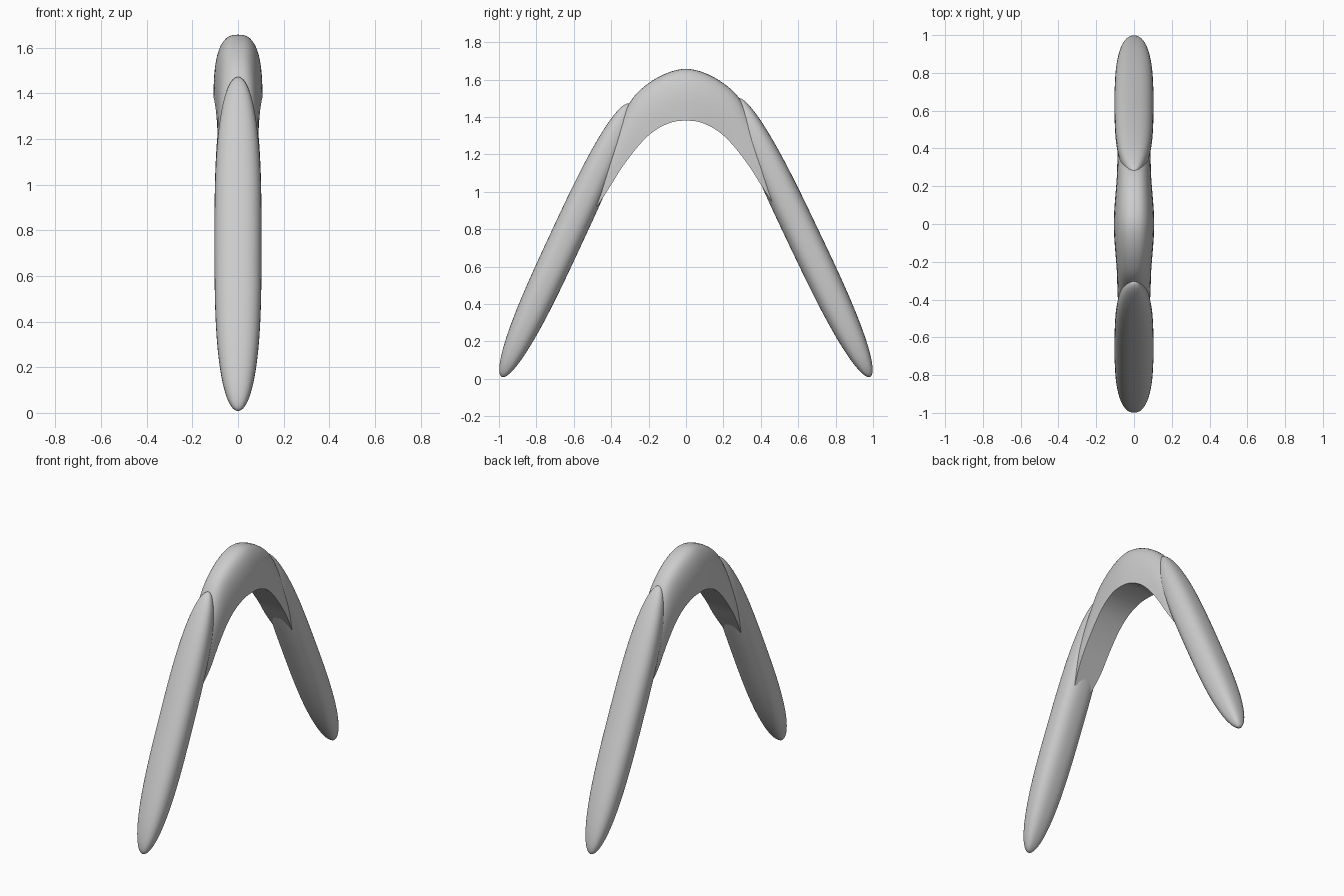
import bpy, bmesh, math
from mathutils import Vector

if "Cube" in bpy.data.objects:
    bpy.data.objects.remove(bpy.data.objects["Cube"])


def power(v, e):
    return math.copysign(abs(v) ** e, v)


def loft(name, rings):
    # skin a closed tube through equally sized rings
    bm = bmesh.new()
    rows = [[bm.verts.new(p) for p in ring] for ring in rings]
    n = len(rows[0])
    for a, b in zip(rows, rows[1:]):
        for i in range(n):
            j = (i + 1) % n
            bm.faces.new((a[i], a[j], b[j], b[i]))
    bm.faces.new(rows[0])
    bm.faces.new(rows[-1])
    bmesh.ops.recalc_face_normals(bm, faces=bm.faces[:])
    mesh = bpy.data.meshes.new(name)
    bm.to_mesh(mesh)
    bm.free()
    obj = bpy.data.objects.new(name, mesh)
    bpy.context.collection.objects.link(obj)
    bpy.ops.object.select_all(action='DESELECT')
    obj.select_set(True)
    bpy.context.view_layer.objects.active = obj
    bpy.ops.object.shade_smooth_by_angle(angle=math.radians(40))
    return obj


def arm(name, foot, tip, half_width=0.103, half_depth=0.088):
    # flattened, round-ended limb between two points in the yz plane
    foot, tip = Vector((0, *foot)), Vector((0, *tip))
    axis = (tip - foot).normalized()
    side = axis.cross(Vector((1, 0, 0)))
    rings = []
    for k in range(49):
        u = -math.cos(math.pi * k / 48)
        s = max(1 - abs(u) ** 3, 0.0003) ** 0.5
        c = foot.lerp(tip, (u + 1) / 2)
        ring = []
        for i in range(40):
            t = 2 * math.pi * i / 40
            x = half_width * s * power(math.cos(t), 0.8)
            d = half_depth * s * power(math.sin(t), 0.8)
            ring.append(c + side * d + Vector((x, 0, 0)))
        rings.append(ring)
    return loft(name, rings)


def spline(pts, steps):
    # Catmull-Rom interpolation through the stations
    pts = [Vector(p) for p in pts]
    ext = [2 * pts[0] - pts[1]] + pts + [2 * pts[-1] - pts[-2]]
    out = []
    for a, b, c, d in zip(ext, ext[1:], ext[2:], ext[3:]):
        for k in range(steps):
            t = k / steps
            out.append(0.5 * (2 * b + (c - a) * t + (2 * a - 5 * b + 4 * c - d) * t ** 2
                              + (3 * b - a - 3 * c + d) * t ** 3))
    return out + [pts[-1]]


# Arms
arm("back_arm", (0.985, 0.01), (0.275, 1.50))
arm("front_arm", (-0.985, 0.01), (-0.305, 1.47))

# Bend: D-shaped section, flat on the inside
# stations: outer y, outer z, inner y, inner z, half width
half = [(0.10, 1.635, 0.08, 1.37, 0.104), (0.20, 1.58, 0.17, 1.325, 0.097),
        (0.285, 1.50, 0.25, 1.25, 0.091), (0.365, 1.36, 0.335, 1.14, 0.088),
        (0.44, 1.23, 0.405, 1.03, 0.084), (0.52, 1.07, 0.475, 0.92, 0.065)]
mirrored = [(-a, b, -c, d, w) for a, b, c, d, w in reversed(half)]
stations = mirrored + [(0, 1.657, 0, 1.38, 0.107)] + half
rings = []
for oy, oz, iy, iz, w in spline(stations, 5):
    inner, outer = Vector((0, iy, iz)), Vector((0, oy, oz))
    ring = []
    for i in range(25):
        t = math.pi * i / 24
        p = inner.lerp(outer, abs(math.sin(t)) ** 0.75)
        ring.append(p + Vector((w * power(math.cos(t), 0.75), 0, 0)))
    rings.append(ring)
loft("bend", rings)
